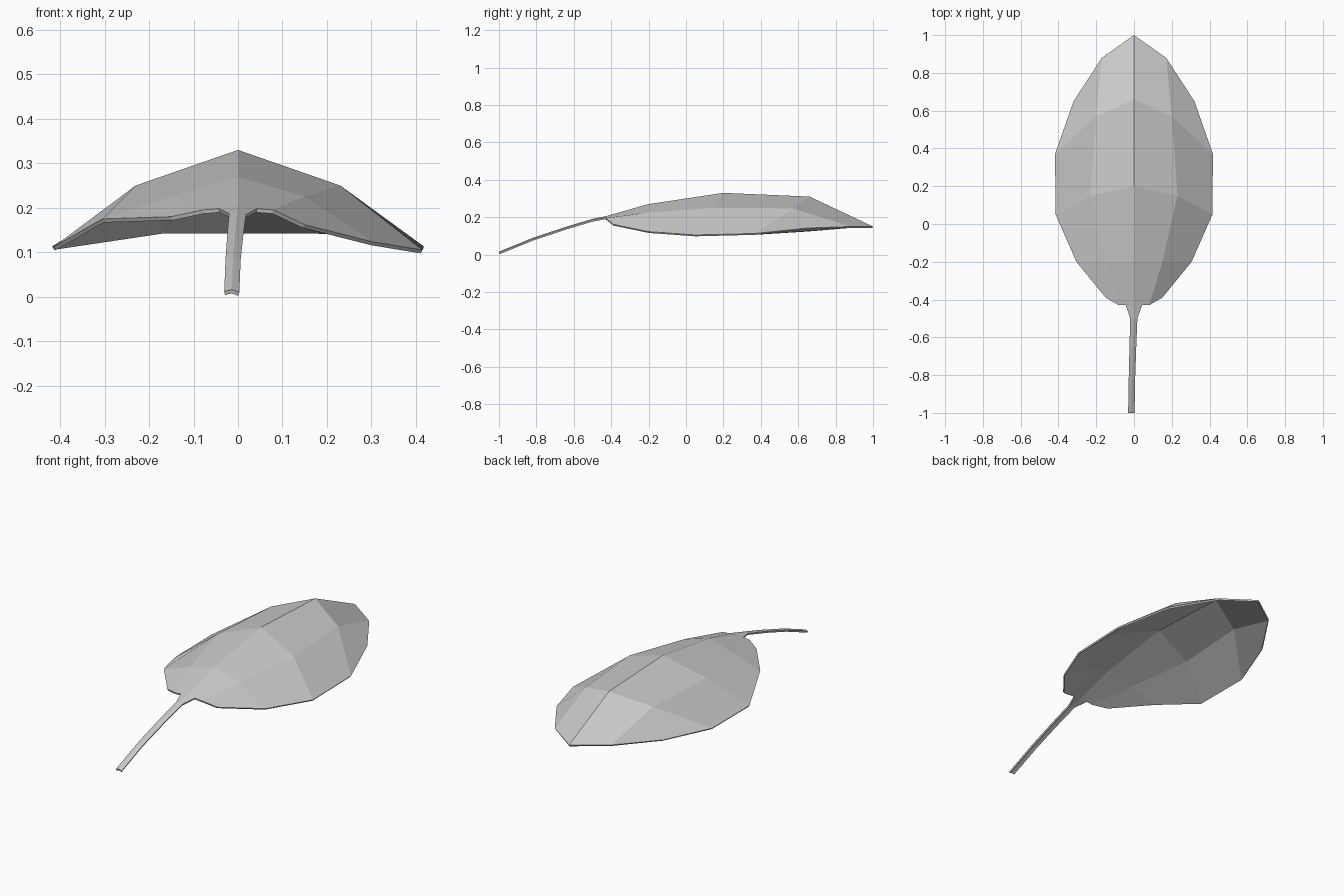
import bpy
import bmesh

if "Cube" in bpy.data.objects:
    bpy.data.objects.remove(bpy.data.objects["Cube"])

bm = bmesh.new()


def loft(rows_a, rows_b):
    """Face strip between two point rows, both running left to right, b further along +y."""
    for i in range(len(rows_a) - 1):
        bm.faces.new((rows_a[i], rows_a[i + 1], rows_b[i + 1], rows_b[i]))


def row(y_mid, z_mid, side, left_z):
    """Mirrored row about the midrib; side = (x, y, z) outward, left_z = heights on the left."""
    left = [bm.verts.new((-x, y, lz)) for (x, y, _), lz in zip(side, left_z)]
    right = [bm.verts.new(p) for p in side]
    return left[::-1] + [bm.verts.new((0, y_mid, z_mid))] + right


# Leaf blade: rows across the midrib, inner fold and outer edge
base = row(-0.43, 0.205, [(0.043, -0.43, 0.198), (0.08, -0.43, 0.195), (0.15, -0.39, 0.162)],
           [0.198, 0.195, 0.18])
lower = row(-0.2, 0.27, [(0.15, -0.2, 0.225), (0.305, -0.2, 0.123)], [0.225, 0.175])
middle = row(0.2, 0.33, [(0.23, 0.15, 0.25), (0.415, 0.05, 0.105)], [0.25, 0.112])
upper = row(0.66, 0.31, [(0.2, 0.57, 0.247), (0.418, 0.37, 0.113)], [0.247, 0.113])
tip = row(1.0, 0.15, [(0.17, 0.88, 0.15), (0.32, 0.65, 0.142)], [0.15, 0.13])

bm.faces.new((base[0], base[1], lower[1], lower[0]))
bm.faces.new((base[1], base[2], base[3], lower[2], lower[1]))
bm.faces.new((base[3], base[4], base[5], lower[3], lower[2]))
bm.faces.new((base[5], base[6], lower[4], lower[3]))
loft(lower, middle)
loft(middle, upper)
loft(upper, tip)

# Stem: narrow folded strip curving down from the blade
stem_path = [(-0.014, -1.0, 0.012, 0.017), (-0.011, -0.82, 0.085, 0.017),
             (-0.006, -0.65, 0.142, 0.018), (-0.001, -0.5, 0.187, 0.019)]
rows = []
for x, y, z, half in stem_path:
    rows.append([bm.verts.new((x - half, y, z)),
                 bm.verts.new((x, y, z + 0.004)),
                 bm.verts.new((x + half, y, z - 0.002))])
rows.append(base[2:5])
for a, b in zip(rows, rows[1:]):
    loft(a, b)

mesh = bpy.data.meshes.new("leaf")
bm.to_mesh(mesh)
bm.free()
leaf = bpy.data.objects.new("leaf", mesh)
bpy.context.collection.objects.link(leaf)

# Thin the sheet downward from its top surface
solid = leaf.modifiers.new("thickness", 'SOLIDIFY')
solid.thickness = 0.009
solid.offset = -1
